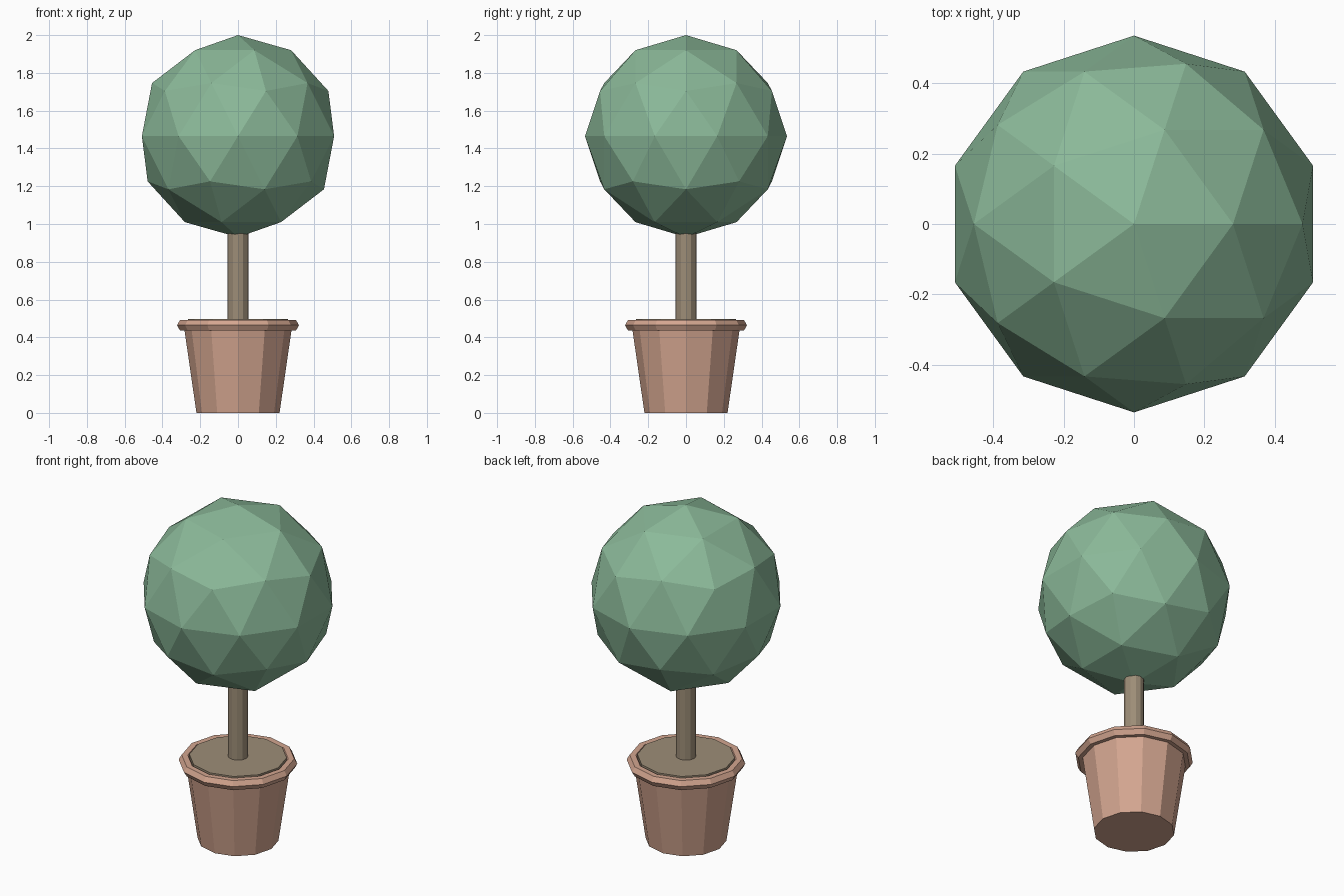
import bpy, math

if "Cube" in bpy.data.objects:
    bpy.data.objects.remove(bpy.data.objects["Cube"])


def material(name, rgb):
    # sRGB 0-255 to linear diffuse colour
    lin = [((c / 255 + 0.055) / 1.055) ** 2.4 for c in rgb]
    m = bpy.data.materials.new(name)
    m.diffuse_color = (*lin, 1)
    m.use_nodes = True
    m.node_tree.nodes["Principled BSDF"].inputs["Base Color"].default_value = m.diffuse_color
    return m


leaf = material("leaf_green", (139, 185, 153))
clay = material("terracotta", (212, 166, 144))
wood = material("bark_brown", (157, 141, 119))


def finish(name, mat):
    ob = bpy.context.object
    ob.name = name
    ob.data.materials.append(mat)
    return ob


def frustum(name, mat, r_bottom, r_top, z0, z1, sides=12):
    bpy.ops.mesh.primitive_cone_add(vertices=sides, radius1=r_bottom, radius2=r_top,
                                    depth=z1 - z0, location=(0, 0, (z0 + z1) / 2))
    return finish(name, mat)


# Tapered pot, soil disc and trunk
frustum("pot", clay, 0.22, 0.285, 0.0, 0.45)
frustum("soil", wood, 0.265, 0.265, 0.44, 0.498)
frustum("trunk", wood, 0.055, 0.055, 0.46, 1.0)

# Hexagonal-section rim around the pot mouth
bpy.ops.mesh.primitive_torus_add(major_segments=12, minor_segments=6,
                                 major_radius=0.29, minor_radius=0.033,
                                 location=(0, 0, 0.464))
finish("pot_rim", clay)

# Faceted ball of foliage
bpy.ops.mesh.primitive_ico_sphere_add(subdivisions=2, radius=0.535, location=(0, 0, 1.465))
finish("foliage", leaf)
